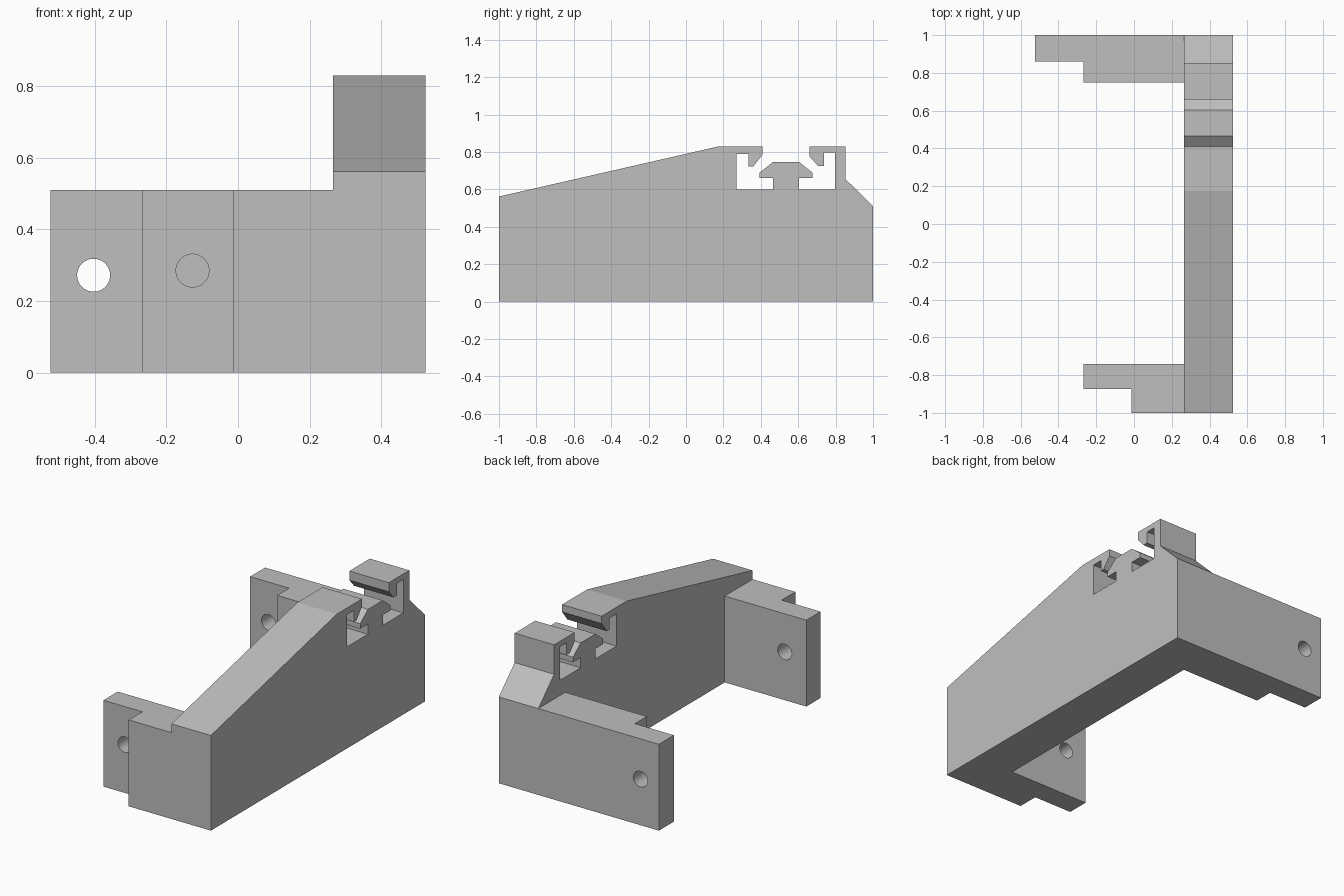
import bpy, bmesh, math
from mathutils import Vector

default = bpy.data.objects.get("Cube")
if default:
    bpy.data.objects.remove(default, do_unlink=True)

# One plain grey for the whole bracket
GREY = (0.52, 0.52, 0.52, 1)
mat = bpy.data.materials.new("plain grey")
mat.use_nodes = True
mat.diffuse_color = GREY
mat.node_tree.nodes["Principled BSDF"].inputs["Base Color"].default_value = GREY


def extrude_profile(name, points, offset):
    """Solid made by sweeping a flat outline along a straight offset."""
    bm = bmesh.new()
    face = bm.faces.new([bm.verts.new(p) for p in points])
    swept = bmesh.ops.extrude_face_region(bm, geom=[face], use_keep_orig=True)
    moved = [g for g in swept["geom"] if isinstance(g, bmesh.types.BMVert)]
    bmesh.ops.translate(bm, vec=Vector(offset), verts=moved)
    bmesh.ops.recalc_face_normals(bm, faces=bm.faces[:])
    mesh = bpy.data.meshes.new(name)
    bm.to_mesh(mesh)
    bm.free()
    mesh.materials.append(mat)
    obj = bpy.data.objects.new(name, mesh)
    bpy.context.collection.objects.link(obj)
    return obj


def drill(obj, x, y, z, radius=0.046):
    """Cut a round through hole along y."""
    bpy.ops.mesh.primitive_cylinder_add(vertices=48, radius=radius, depth=0.5,
                                        location=(x, y, z),
                                        rotation=(math.pi / 2, 0, 0))
    cutter = bpy.context.object
    cutter.name = "hole_cutter"
    cutter.hide_render = True
    cutter.data.materials.append(mat)
    mod = obj.modifiers.new("hole", "BOOLEAN")
    mod.operation = "DIFFERENCE"
    mod.solver = "EXACT"
    mod.object = cutter
    bpy.ops.object.select_all(action="DESELECT")
    bpy.context.view_layer.objects.active = obj
    obj.select_set(True)
    bpy.ops.object.modifier_apply(modifier=mod.name)
    bpy.data.objects.remove(cutter, do_unlink=True)
    bpy.ops.object.shade_smooth_by_angle(angle=math.radians(30))


INNER, OUTER, ARM_TOP = 0.265, 0.523, 0.51

# Side plate: sloped top, hooked rail clamp and chamfered rear corner (y, z)
front_hook = [(0.175, 0.83), (0.41, 0.83), (0.41, 0.787), (0.36, 0.723),
              (0.335, 0.723), (0.335, 0.79), (0.27, 0.79), (0.27, 0.6)]
# The mushroom-shaped rail is symmetric about its own middle
MID = 0.535
half_rail = [(0.466, 0.6), (0.466, 0.66), (0.394, 0.66), (0.394, 0.69), (0.466, 0.747)]
rail = half_rail + [(2 * MID - y, z) for y, z in reversed(half_rail)]
rear_hook = [(0.796, 0.6), (0.796, 0.797), (0.737, 0.797), (0.737, 0.726),
             (0.705, 0.726), (0.66, 0.777), (0.66, 0.83), (0.852, 0.83), (0.852, 0.656)]
outline = ([(-1, 0), (-1, 0.562)] + front_hook + rail + rear_hook
           + [(1, ARM_TOP), (1, 0)])
extrude_profile("side_plate", [(INNER, y, z) for y, z in outline],
                (OUTER - INNER, 0, 0))

# Stepped mounting arms (x, y)
rear = [(INNER, 1), (-OUTER, 1), (-OUTER, 0.86), (-0.268, 0.86),
        (-0.268, 0.748), (INNER, 0.748)]
front = [(INNER, -1), (-0.014, -1), (-0.014, -0.873), (-0.268, -0.873),
         (-0.268, -0.74), (INNER, -0.74)]
rear_arm = extrude_profile("rear_arm", [(x, y, 0) for x, y in rear], (0, 0, ARM_TOP))
front_arm = extrude_profile("front_arm", [(x, y, 0) for x, y in front], (0, 0, ARM_TOP))

# Screw holes
drill(rear_arm, -0.403, 0.93, 0.272)
drill(front_arm, -0.127, -0.81, 0.285)
